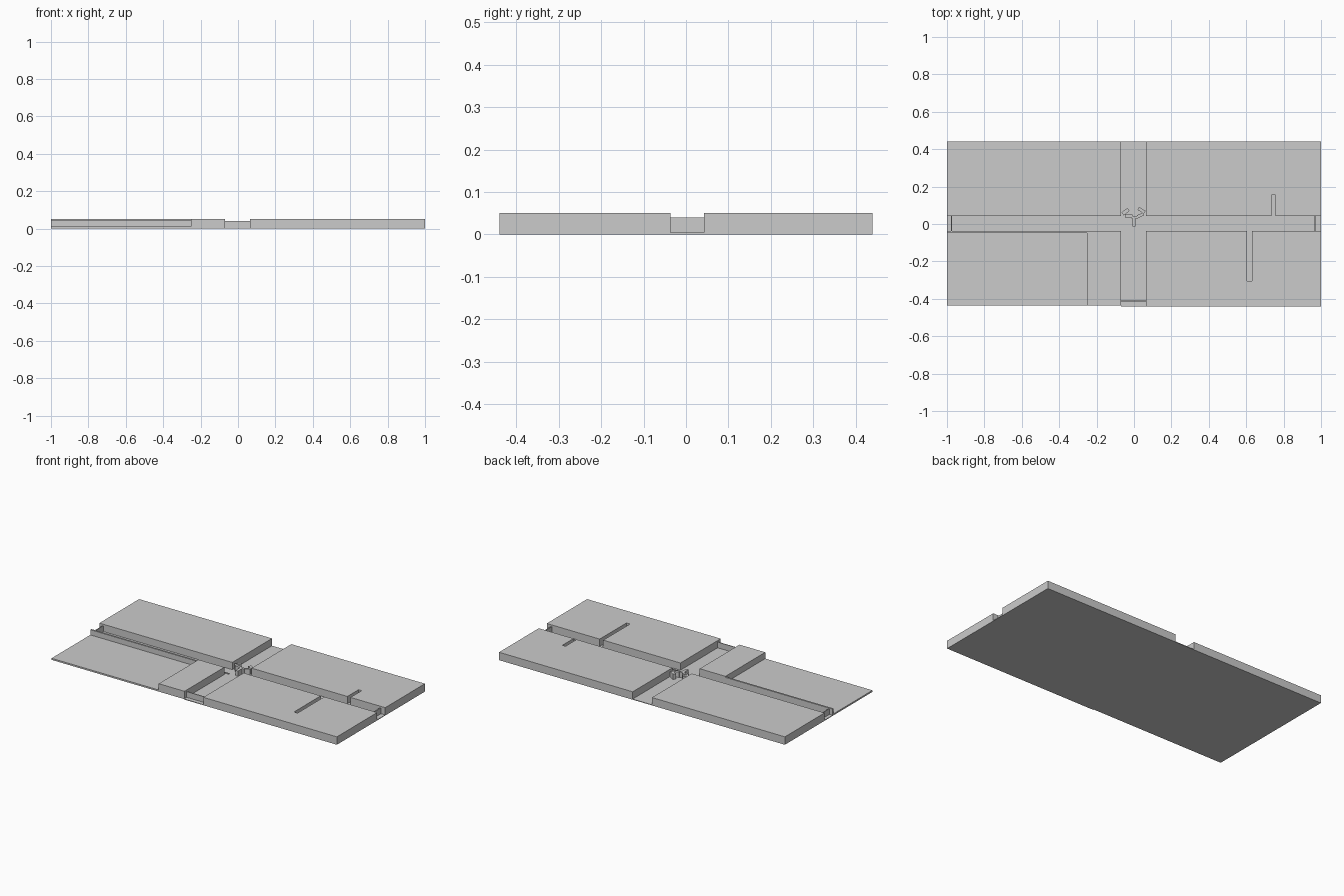
import bpy
from math import radians

if "Cube" in bpy.data.objects:
    bpy.data.objects.remove(bpy.data.objects["Cube"])


def box(name, x0, x1, y0, y1, z0, z1, rot=0):
    """Box between two corners, optionally turned about z."""
    bpy.ops.mesh.primitive_cube_add(
        size=1, location=((x0 + x1) / 2, (y0 + y1) / 2, (z0 + z1) / 2),
        rotation=(0, 0, radians(rot)))
    o = bpy.context.object
    o.name = name
    o.scale = (x1 - x0, y1 - y0, z1 - z0)
    bpy.ops.object.transform_apply(location=False, rotation=False, scale=True)
    return o


def prism(name, outline, z0, z1):
    """Flat block extruded from a plan outline."""
    n = len(outline)
    verts = [(x, y, z) for z in (z0, z1) for x, y in outline]
    faces = [list(range(n))[::-1], list(range(n, 2 * n))]
    faces += [(i, (i + 1) % n, n + (i + 1) % n, n + i) for i in range(n)]
    me = bpy.data.meshes.new(name)
    me.from_pydata(verts, [], faces)
    o = bpy.data.objects.new(name, me)
    bpy.context.collection.objects.link(o)
    return o


XL, XR = -0.07, 0.065      # cross channel walls
YF, YB = -0.037, 0.043     # long channel walls
FLOOR = 0.004

# raised ground blocks; the right pair have narrow alleys cut into them
box("back_left_ground", -1, XL, YB, 0.44, 0, 0.05)
prism("back_right_ground",
      [(XR, YB), (0.735, YB), (0.735, 0.155), (0.757, 0.155), (0.757, YB),
       (1, YB), (1, 0.44), (XR, 0.44)], 0, 0.05)
prism("front_right_ground",
      [(XR, -0.44), (1, -0.44), (1, YF), (0.63, YF), (0.63, -0.305),
       (0.605, -0.305), (0.605, YF), (XR, YF)], 0, 0.05)
box("front_left_ground", -0.25, XL, -0.435, YF, 0, 0.05)

# sunken plate with a thin wall beside the channel
box("low_ground", -1, -0.25, -0.435, -0.048, 0, 0.01)
box("low_ground_wall", -1, -0.25, -0.048, YF, 0, 0.043)

# channel and alley floors
box("cross_channel_floor", XL, XR, -0.44, 0.44, 0, FLOOR)
box("left_channel_floor", -1, XL, YF, YB, 0, FLOOR)
box("right_channel_floor", XR, 1, YF, YB, 0, FLOOR)
box("back_alley_floor", 0.735, 0.757, YB, 0.155, 0, FLOOR)
box("back_alley_step", 0.735, 0.757, 0.12, 0.155, FLOOR, 0.009)
box("front_alley_floor", 0.605, 0.63, -0.305, YF, 0, FLOOR)
box("front_alley_kerb", 0.605, 0.611, -0.305, YF, FLOOR, 0.01)

# low dividing strips along the long channel
for side, x0, x1 in (("left", -0.975, -0.05), ("right", 0.042, 0.965)):
    box(side + "_channel_strip", x0, x1, -0.02, -0.014, FLOOR, 0.009)

# barriers closing the channel ends
box("left_barrier", -0.978, -0.973, YF, YB, FLOOR, 0.04)
box("right_barrier", 0.963, 0.970, YF, YB, FLOOR, 0.04)
box("front_barrier", XL, XR, -0.414, -0.409, FLOOR, 0.04)

# small standing blocks at the crossing
for i, (x, y, w, d, a) in enumerate([
        (0, 0.014, 0.018, 0.054, 0), (-0.028, 0.043, 0.038, 0.016, 0),
        (0.004, 0.036, 0.034, 0.014, 0), (0.034, 0.046, 0.034, 0.016, 25),
        (-0.045, 0.066, 0.040, 0.020, 38), (0.040, 0.073, 0.040, 0.018, -32)]):
    box(f"crossing_block_{i + 1}", x - w / 2, x + w / 2, y - d / 2, y + d / 2,
        FLOOR, 0.038, a)
